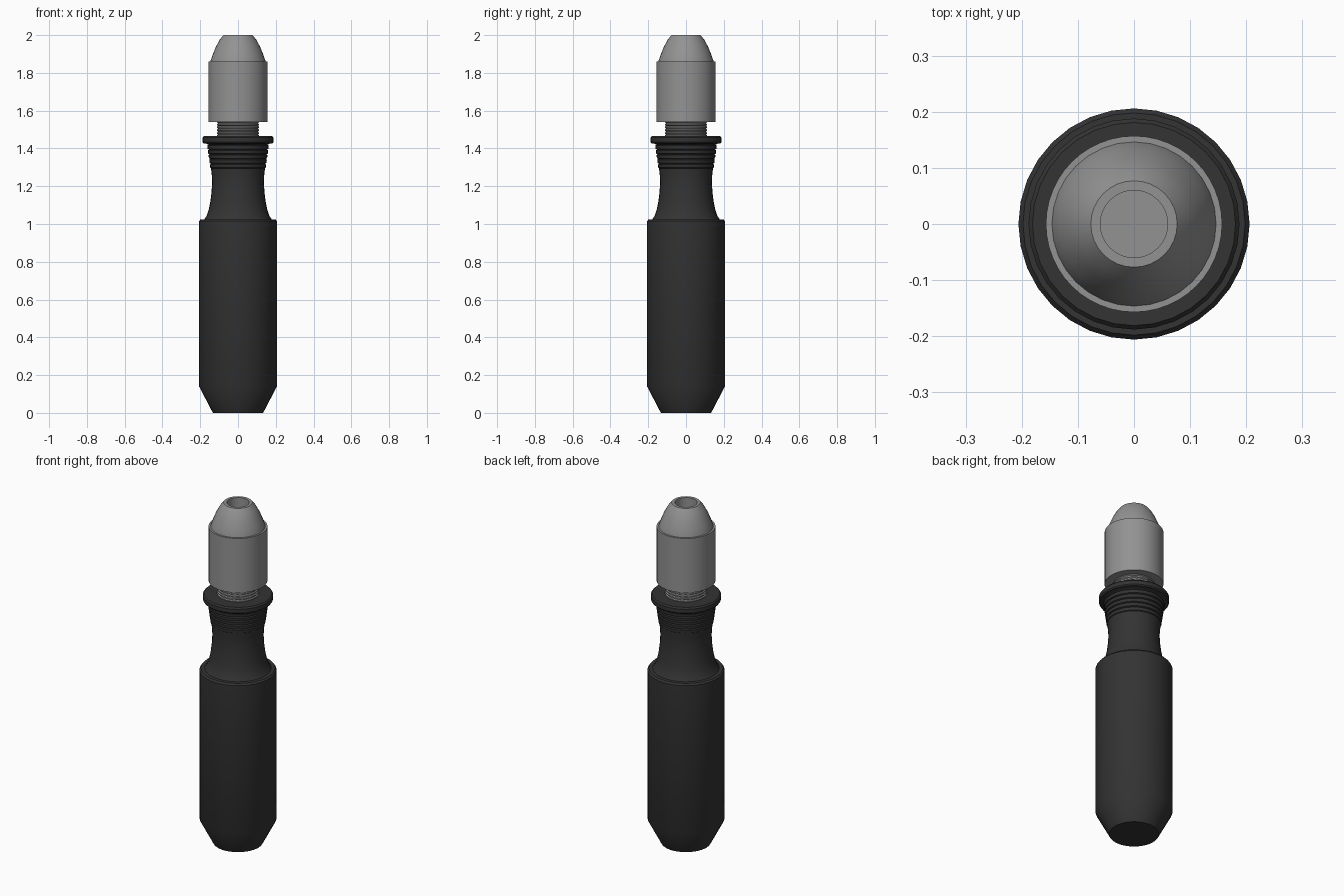
import bpy
import bmesh
import math

cube = bpy.data.objects.get("Cube")
if cube:
    bpy.data.objects.remove(cube, do_unlink=True)


def make_material(name, value):
    mat = bpy.data.materials.new(name)
    mat.use_nodes = True
    colour = (value, value, value, 1)
    mat.diffuse_color = colour
    bsdf = mat.node_tree.nodes["Principled BSDF"]
    bsdf.inputs["Base Color"].default_value = colour
    bsdf.inputs["Roughness"].default_value = 0.5
    return mat


black = make_material("black_plastic", 0.033)
steel = make_material("grey_steel", 0.29)


def lathe(name, profile, mat, sides=32):
    """Spin a (radius, height) profile around z; radius 0 closes an end."""
    bm = bmesh.new()
    verts = [bm.verts.new((r, 0, z)) for r, z in profile]
    edges = [bm.edges.new(pair) for pair in zip(verts, verts[1:])]
    bmesh.ops.spin(bm, geom=verts + edges, cent=(0, 0, 0), axis=(0, 0, 1),
                   angle=math.tau, steps=sides, use_duplicate=False)
    bmesh.ops.remove_doubles(bm, verts=bm.verts, dist=0.0001)
    bmesh.ops.recalc_face_normals(bm, faces=bm.faces)
    mesh = bpy.data.meshes.new(name)
    bm.to_mesh(mesh)
    bm.free()
    mesh.materials.append(mat)
    obj = bpy.data.objects.new(name, mesh)
    bpy.context.collection.objects.link(obj)
    bpy.ops.object.select_all(action="DESELECT")
    obj.select_set(True)
    bpy.context.view_layer.objects.active = obj
    bpy.ops.object.shade_smooth_by_angle(angle=math.radians(30))
    return obj


# Handle: tapered butt, straight grip and softened shoulder
handle = [(0, 0), (0.133, 0), (0.206, 0.14), (0.206, 1.015), (0.198, 1.025), (0.178, 1.025)]

# Waisted neck
handle += [(0.165, 1.045), (0.154, 1.08), (0.146, 1.12), (0.140, 1.17),
           (0.137, 1.22), (0.139, 1.26), (0.143, 1.295)]

# Ribs that widen towards the flange
for i in range(5):
    z = 1.298 + i * 0.025
    r = 0.147 + i * 0.0035
    handle += [(r, z), (r + 0.002, z + 0.017), (r - 0.005, z + 0.021)]

# Flange
handle += [(0.166, 1.425), (0.183, 1.427), (0.188, 1.434),
           (0.188, 1.457), (0.181, 1.465), (0, 1.465)]
lathe("handle", handle, black)

# Threaded stem between the flange and the sleeve
thread = [(0, 1.46)]
for i in range(6):
    z = 1.46 + i * 0.015
    thread += [(0.107, z), (0.112, z + 0.004), (0.112, z + 0.009), (0.107, z + 0.013)]
lathe("threaded_stem", thread + [(0, 1.55)], steel)

# Clamping sleeve
lathe("sleeve", [(0, 1.54), (0.157, 1.54), (0.157, 1.86), (0, 1.86)], steel, 48)

# Rounded nose with a bored tip
nose = [(0.147, 1.855), (0.146, 1.862), (0.133, 1.90), (0.116, 1.94),
        (0.097, 1.975), (0.077, 2.0), (0.060, 2.0), (0.060, 1.90), (0, 1.90)]
lathe("nose", nose, steel)
